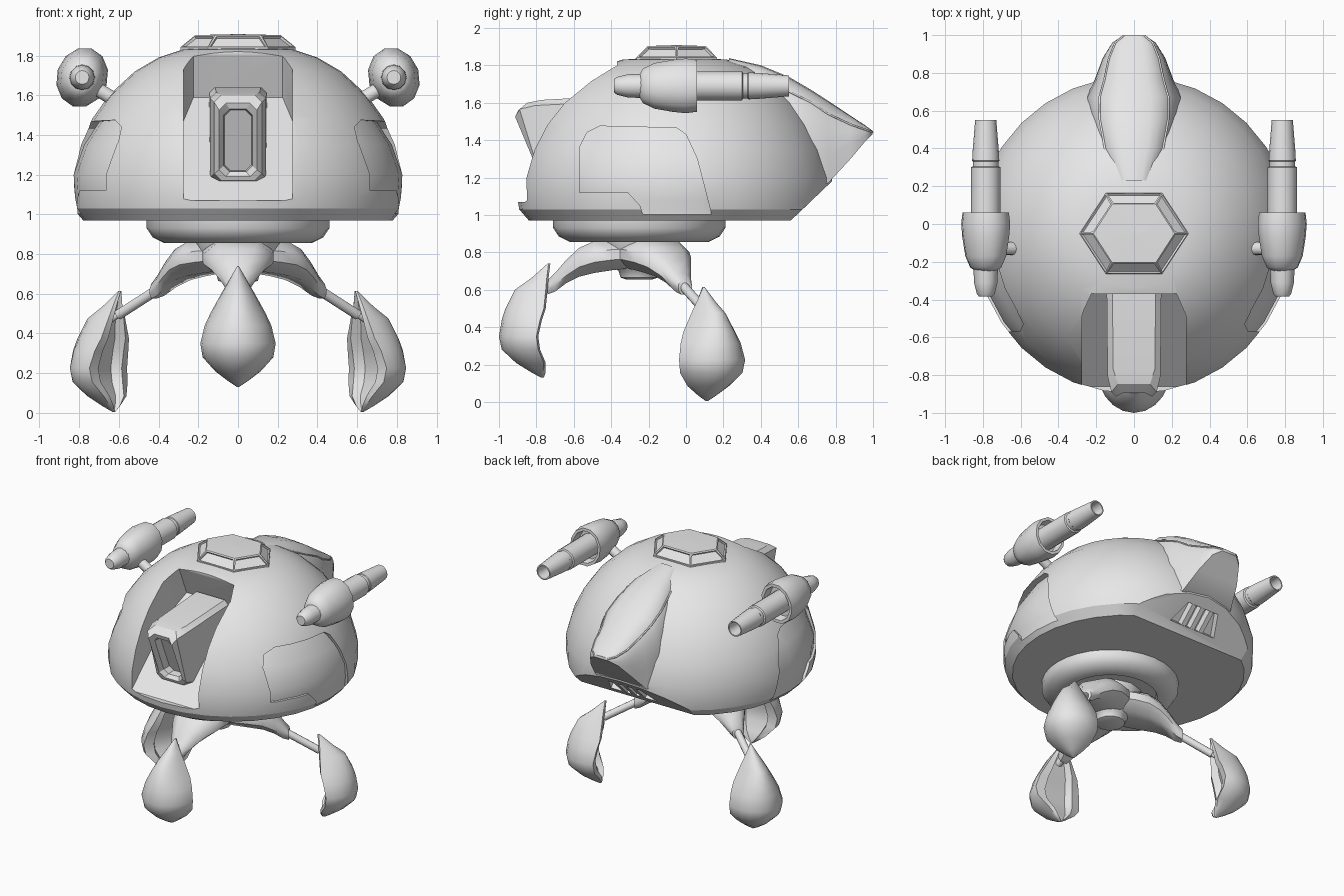
import bpy, bmesh, math
from mathutils import Matrix, Vector

if "Cube" in bpy.data.objects:
    bpy.data.objects.remove(bpy.data.objects["Cube"])

grey = bpy.data.materials.new("light grey")
grey.diffuse_color = (0.8, 0.8, 0.8, 1)
grey.use_nodes = True
grey.node_tree.nodes["Principled BSDF"].inputs["Base Color"].default_value = grey.diffuse_color
T, R = Matrix.Translation, Matrix.Rotation


def smooth(ob, angle=35):
    bpy.ops.object.select_all(action='DESELECT')
    ob.select_set(True)
    bpy.context.view_layer.objects.active = ob
    bpy.ops.object.shade_smooth_by_angle(angle=math.radians(angle))


def finish(name, bm, mat=None, angle=35):
    """Turn a bmesh into a smooth-by-angle object."""
    if mat is not None:
        bm.transform(mat)
    bmesh.ops.recalc_face_normals(bm, faces=bm.faces[:])
    me = bpy.data.meshes.new(name)
    bm.to_mesh(me)
    bm.free()
    me.materials.append(grey)
    ob = bpy.data.objects.new(name, me)
    bpy.context.collection.objects.link(ob)
    smooth(ob, angle)
    return ob


def loft(name, rings, mat=None, angle=35):
    """Skin a list of equal-length rings and cap both ends."""
    bm = bmesh.new()
    vs = [[bm.verts.new(p) for p in r] for r in rings]
    n = len(vs[0])
    for a, b in zip(vs, vs[1:]):
        for i in range(n):
            j = (i + 1) % n
            bm.faces.new((a[i], a[j], b[j], b[i]))
    bm.faces.new(vs[0])
    bm.faces.new(vs[-1])
    return finish(name, bm, mat, angle)


def lathe(name, profile, mat=None, segs=24, angle=35):
    """Revolve (radius, height) pairs about z."""
    rings = [[(r * math.cos(2 * math.pi * i / segs), r * math.sin(2 * math.pi * i / segs), z)
              for i in range(segs)] for r, z in profile]
    return loft(name, rings, mat, angle)


def prism(name, outline, x0, x1):
    """Extrude a (y, z) outline along x."""
    return loft(name, [[(x, y, z) for y, z in outline] for x in (x0, x1)])


def cut(ob, tool):
    m = ob.modifiers.new("cut", 'BOOLEAN')
    m.operation, m.solver, m.object = 'DIFFERENCE', 'EXACT', tool
    dg = bpy.context.evaluated_depsgraph_get()
    me = bpy.data.meshes.new_from_object(ob.evaluated_get(dg))
    ob.modifiers.clear()
    ob.data = me


def rod(name, a, b, r, mat):
    a, b = Vector(a), Vector(b)
    q = (b - a).to_track_quat('Z', 'Y').to_matrix().to_4x4()
    lathe(name, [(r, 0), (r, (b - a).length)], mat @ T(a) @ q, 12)


# domed hull, and a slightly smaller core that sets the hatch depth
dome = [(.78, .97), (.832, 1.03), (.84, 1.08), (.842, 1.2), (.80, 1.35), (.735, 1.48),
        (.65, 1.6), (.52, 1.72), (.40, 1.79), (.28, 1.83), (.01, 1.85)]
inner = [(.80, .9), (.81, 1.03), (.82, 1.08), (.828, 1.2), (.775, 1.35), (.69, 1.48), (.5, 1.6), (.01, 1.7)]
hull = lathe("hull", dome, T((0, -.06, 0)), 32)
core = lathe("recess_core", inner, T((0, -.06, 0)), 32)

# recessed side hatches
hatch = [(-.57, 1.12), (-.57, 1.36), (-.53, 1.44), (-.46, 1.475), (-.05, 1.465), (0, 1.43),
         (.06, 1.3), (.15, .95), (-.215, .95), (-.245, 1.05), (-.31, 1.12)]
tools = [prism("hatch_cutter", hatch, s * .3, s * 1.2) for s in (-1, 1)]
for t in tools:
    cut(t, core)


# front slot with an overhanging back wall and clipped top corners
def slot_ring(x, back):
    floor = back + .09
    return [(x, back, 2), (x, back, 1.8), (x, floor, 1.07 + (floor + .86) * .893),
            (x, -.86, 1.07), (x, -1.2, 1.07), (x, -1.2, 2)]


tools.append(loft("slot_cutter", [slot_ring(-.274, -.5), slot_ring(-.225, -.37),
                                  slot_ring(.225, -.37), slot_ring(.274, -.5)]))
# rear undercut and vent recess
tools.append(prism("undercut_cutter", [(.455, .87), (.875, 1.27), (1.2, 1.27), (1.2, .87)], -1, 1))
vent_frame = T((0, .665, 1.07)) @ R(math.radians(-136), 4, 'X')
tools.append(loft("vent_cutter", [[(-.13, -.08, z), (.13, -.08, z), (.19, .08, z), (-.19, .08, z)]
                                  for z in (-.05, .05)], vent_frame))
for t in tools:
    cut(hull, t)
smooth(hull, 30)
for t in tools + [core]:
    bpy.data.objects.remove(t)

# vent slats
for i in (-1, 0, 1):
    bm = bmesh.new()
    bmesh.ops.create_cube(bm, size=1, matrix=T((i * .075, 0, -.025)) @ Matrix.Diagonal((.035, .158, .05, 1)))
    finish("vent_slat", bm, vent_frame)


# hexagonal roof cap with inset windows
def hexagon(px, hx, hy, z):
    return [(px, -.05, z), (hx, hy - .05, z), (-hx, hy - .05, z),
            (-px, -.05, z), (-hx, -hy - .05, z), (hx, -hy - .05, z)]


cap = loft("roof_cap", [hexagon(.29, .15, .215, 1.80), hexagon(.29, .15, .215, 1.842),
                        hexagon(.215, .115, .155, 1.903), hexagon(.01, .005, .005, 1.908)])
bm = bmesh.new()
bm.from_mesh(cap.data)
sides = [f for f in bm.faces if 1.86 < f.calc_center_median().z < 1.89]
bmesh.ops.inset_individual(bm, faces=sides, thickness=.012, depth=0)
bmesh.ops.inset_individual(bm, faces=sides, thickness=.003, depth=-.012)
bm.to_mesh(cap.data)
bm.free()
smooth(cap, 15)


# nose barrel with slanted, hollow muzzle
def muzzle(hw, z0, z1, c, back=0, flat=None):
    out = []
    for x, z in ((-hw + c, z0), (hw - c, z0), (hw, z0 + c), (hw, z1 - c),
                 (hw - c, z1), (-hw + c, z1), (-hw, z1 - c), (-hw, z0 + c)):
        y = -.92 + (.42 * (1.54 - z) if z < 1.54 else 1.2 * (z - 1.54)) + back
        out.append((x, y if flat is None else flat, z))
    return out


loft("nose_barrel", [muzzle(.145, 1.2, 1.64, .03, flat=-.32), muzzle(.14, 1.155, 1.615, .03, .06),
                     muzzle(.12, 1.17, 1.6, .035), muzzle(.095, 1.19, 1.56, .035),
                     muzzle(.072, 1.215, 1.53, .03, .03), muzzle(.068, 1.22, 1.525, .03, .09)], angle=28)

# rear hump: arched stations (y, half width, top, base)
stations = [(.23, .115, 1.838, 1.6), (.4, .205, 1.80, 1.4), (.55, .248, 1.738, 1.2), (.67, .258, 1.668, 1.15),
            (.76, .21, 1.61, 1.17), (.88, .165, 1.53, 1.30), (.96, .115, 1.478, 1.395), (.997, .06, 1.45, 1.43)]


def arch(s, deg):
    y, w, zt, zb = s
    a = math.radians(deg)
    c = math.cos(a)
    return Vector((math.copysign(w * abs(c) ** .65, c), y, zb + (zt - zb) * abs(math.sin(a)) ** .65))


loft("rear_hump", [[arch(s, 180 * i / 16) for i in range(17)] for s in stations], angle=45)

# raised trim line running round the hump
cu = bpy.data.curves.new("hump_trim", 'CURVE')
cu.dimensions, cu.bevel_depth, cu.bevel_resolution = '3D', .006, 1
side = [arch(s, d) for s, d in zip(stations, (48, 50, 52, 54, 50, 45, 38, 30))]
path = side[::-1] + [Vector((-p.x, p.y, p.z)) for p in side]
sp = cu.splines.new('POLY')
sp.points.add(len(path) - 1)
for p, q in zip(sp.points, path):
    p.co = (*q, 1)
cu.materials.append(grey)
bpy.context.collection.objects.link(bpy.data.objects.new("hump_trim", cu))

# side pods: nose, tilted mantle, hollow tube and mounting stub
for s in (-1, 1):
    along_y = T((s * .785, 0, 1.69)) @ R(-math.pi / 2, 4, 'X')
    lathe("pod_nose", [(.035, -.385), (.047, -.37), (.062, -.31), (.066, -.2)], along_y, 12)
    tilt = T((s * .785, 0, 1.69)) @ R(math.radians(-18 * s), 4, 'Y') @ \
        Matrix.Diagonal((.86, 1, 1.02, 1)) @ R(-math.pi / 2, 4, 'X')
    lathe("pod_mantle", [(.06, -.25), (.095, -.23), (.125, -.17), (.143, -.07), (.15, .0),
                         (.142, .06), (.12, .06), (.11, 0)], tilt, 12, 40)
    lathe("pod_tube", [(.078, -.1), (.078, .3), (.068, .305), (.068, .33), (.072, .335), (.069, .39),
                       (.056, .55), (.047, .55), (.04, .42)], along_y, 16)
    rod("pod_stub", (s * .56, -.13, 1.54), (s * .74, -.13, 1.65), .035, Matrix())

# collar and hub under the hull
hub = T((0, -.25, 0))
lathe("collar", [(.46, 1.0), (.46, .93), (.43, .885), (.37, .855), (.32, .855), (.31, .88)], hub, 32)
lathe("leg_hub", [(.22, .89), (.21, .82), (.16, .74), (.11, .70), (.10, .665), (.07, .655)], hub, 12)

# three legs, each an arm, a piston and a claw-shaped foot
arm = [(0, .87, .72, .17), (.14, .87, .705, .18), (.24, .86, .69, .17), (.32, .825, .67, .135),
       (.39, .76, .635, .095), (.45, .69, .59, .06), (.49, .65, .575, .042)]
foot = [(.74, .004, .485, .49), (.66, .05, .495, .58), (.6, .085, .5, .665), (.5, .14, .51, .715),
        (.44, .168, .53, .735), (.35, .19, .55, .75), (.28, .178, .54, .735), (.21, .115, .51, .66),
        (.16, .05, .51, .58), (.13, .004, .52, .525)]


def arm_ring(r, zt, zb, w):
    h = (zt - zb) / 3
    return [(r, -w * .6, zb), (r, w * .6, zb), (r, w, zb + h), (r, w, zt - h),
            (r, w * .6, zt), (r, -w * .6, zt), (r, -w, zt - h), (r, -w, zb + h)]


def foot_ring(z, w, rim, out, dr, dz):
    ring = [(rim + (out - rim) * math.sin(math.pi * i / 10) ** 1.1 if 0 < i < 10 else rim,
             w * math.cos(math.pi * i / 10)) for i in range(11)]
    deep = rim + .2 * (out - rim)
    ring += [(rim - .01, -.62 * w), (deep, -.5 * w), (deep, .5 * w), (rim - .01, .62 * w)]
    return [(r + dr, y, z + dz) for r, y in ring]


for deg, dr, dz in ((-90, 0, 0), (30, .205, -.125), (150, .205, -.125)):
    m = hub @ R(math.radians(deg), 4, 'Z')
    loft("leg_arm", [arm_ring(*a) for a in arm], m, 50)
    end = Vector((.57 + dr, 0, .575 + dz))
    start = Vector((.46, 0, .625))
    rod("piston_sleeve", start, start.lerp(end, .75), .026, m)
    rod("piston_rod", start, end, .016, m)
    loft("foot", [foot_ring(*f, dr, dz) for f in foot], m, 40)
